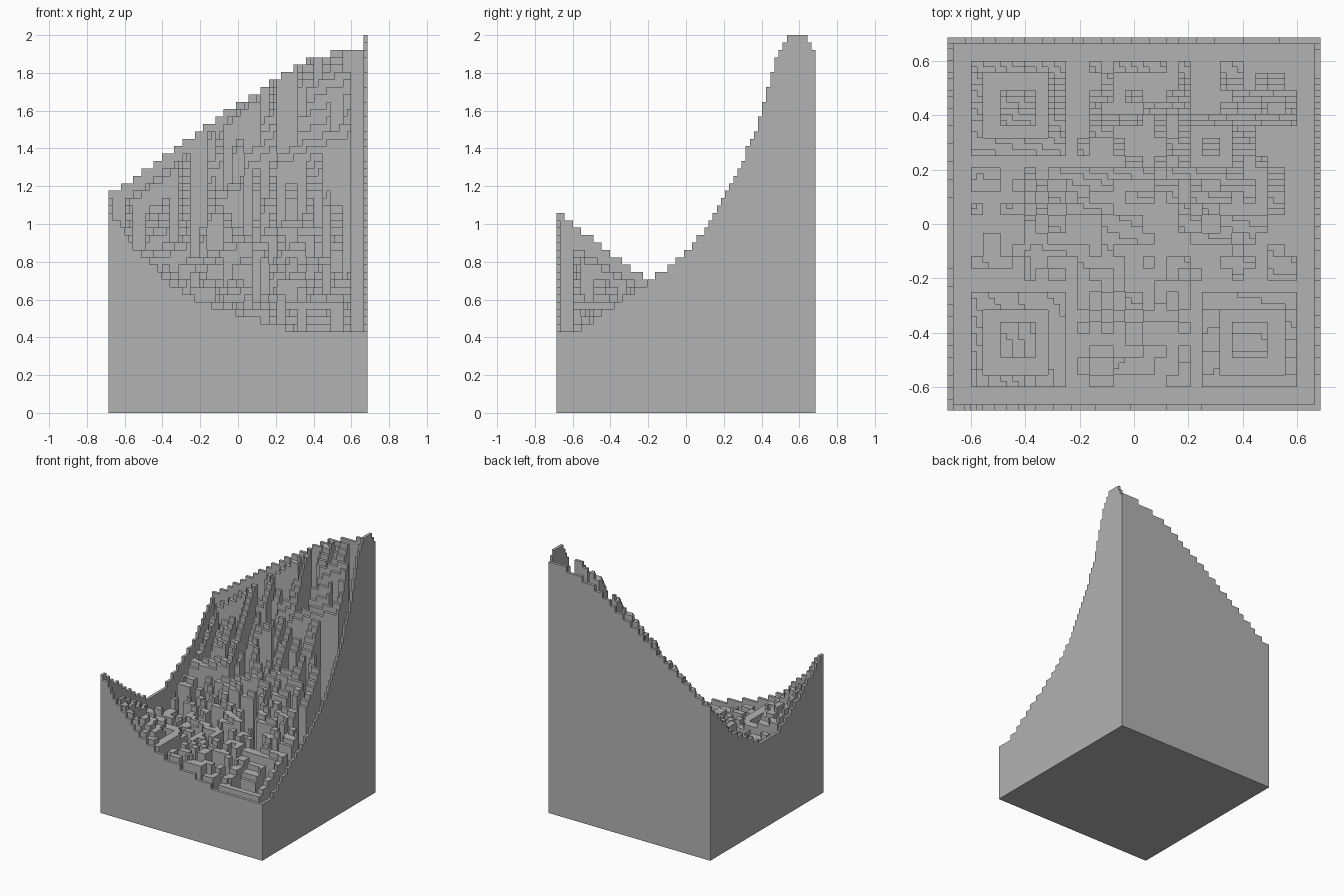
import bpy
import bmesh
import random

cube = bpy.data.objects.get("Cube")
if cube:
    bpy.data.objects.remove(cube)

CELLS = 63                  # columns along each side
LAST = CELLS - 1
HALF = 0.686
CELL = 2 * HALF / CELLS
STEP = 2 / 51               # height of one terrace
FLOOR = 0.06
SQUARES = 25                # pillar squares along each side

# Terrace heights along the four outer edges: (position, height)
FRONT = [(-.69, 1.1), (-.62, 1), (-.56, .9), (-.45, .8), (-.37, .7), (-.2, .59),
         (0, .53), (.2, .47), (.32, .43), (.69, .43)]
BACK = [(-.69, 1.17), (-.44, 1.33), (-.22, 1.49), (0, 1.64), (.2, 1.76),
        (.34, 1.84), (.5, 1.88), (.69, 1.92)]
LEFT = [(-.69, .43), (-.58, .43), (-.37, .58), (-.2, .7), (-.1, .77), (.03, .89),
        (.12, 1), (.2, 1.13), (.3, 1.34), (.4, 1.58), (.47, 1.85), (.54, 2),
        (.62, 2), (.69, 1.92)]
RIGHT = [(-.69, 1.1), (-.5, .94), (-.24, .74), (-.1, .66), (.04, .66), (.37, .84),
         (.47, .92), (.59, 1.06), (.69, 1.17)]


def along(profile, t):
    """Straight-line interpolation along an edge profile."""
    for (a, za), (b, zb) in zip(profile, profile[1:]):
        if t <= b:
            return za + (zb - za) * (t - a) / (b - a)


def surface(i, j):
    """Terraced height blended from the four edge profiles."""
    x, y = (-HALF + (k + .5) * CELL for k in (i, j))
    u, v = (x / HALF + 1) / 2, (y / HALF + 1) / 2
    sides = (1 - u) * along(RIGHT, y) + u * along(LEFT, y)
    ends = (1 - v) * along(FRONT, x) + v * along(BACK, x)
    corners = ((1 - v) * ((1 - u) * FRONT[0][1] + u * FRONT[-1][1])
               + v * ((1 - u) * BACK[0][1] + u * BACK[-1][1]))
    return round((sides + ends - corners) / STEP) * STEP


def fill(grid, row, col, rows, cols, solid):
    """Mark a rectangle of squares as solid or empty."""
    for r in range(row, row + rows):
        grid[r][col:col + cols] = [solid] * cols


def nested(grid, row, col, size):
    """Concentric square: solid ring, gap, solid core."""
    for inset, solid in enumerate((True, False, True)):
        side = size - 2 * inset
        fill(grid, row + inset, col + inset, side, side, solid)


def pillar_grid():
    """Scattered squares, then the regular features; the back row comes first."""
    rng = random.Random(4)
    grid = [[rng.random() < .5 for c in range(SQUARES)] for r in range(SQUARES)]
    # Dashed lines joining the corner squares
    for k in range(8, 17):
        grid[k][6] = grid[18][k] = k % 2 == 0
    # Clear margins around the corner squares
    for row, col in ((0, 0), (17, 0), (17, 17)):
        fill(grid, row, col, 8, 8, False)
    # Corner squares and the smaller square
    for row, col, size in ((0, 0, 7), (18, 0, 7), (18, 18, 7), (4, 16, 5)):
        nested(grid, row, col, size)
    # Open court at the back, with a wall beside it
    fill(grid, 0, 17, 4, 2, False)
    fill(grid, 0, 16, 4, 1, True)
    # Free-standing bars
    for row, col, rows, cols in ((22, 16, 3, 1), (14, 20, 3, 1), (15, 24, 2, 1),
                                 (12, 21, 1, 2), (8, 7, 1, 5), (16, 17, 1, 1)):
        fill(grid, row, col, rows, cols, True)
    return grid


def columns(name, solid, material):
    """Square columns standing on the plate, with walls only where they show."""
    height = {cell: surface(*cell) for cell in solid}
    bm = bmesh.new()

    def quad(points):
        bm.faces.new([bm.verts.new(p) for p in points])

    for (i, j), top in height.items():
        x0, y0 = -HALF + i * CELL, -HALF + j * CELL
        x1, y1 = x0 + CELL, y0 + CELL
        quad([(x0, y0, top), (x1, y0, top), (x1, y1, top), (x0, y1, top)])
        walls = [((0, -1), (x0, y0), (x1, y0)), ((1, 0), (x1, y0), (x1, y1)),
                 ((0, 1), (x1, y1), (x0, y1)), ((-1, 0), (x0, y1), (x0, y0))]
        for (di, dj), a, b in walls:
            low = height.get((i + di, j + dj), FLOOR)
            if low < top - STEP / 2:
                quad([(*a, low), (*b, low), (*b, top), (*a, top)])
    bmesh.ops.remove_doubles(bm, verts=bm.verts, dist=CELL / 100)
    finish(name, bm, material)


def finish(name, bm, material):
    mesh = bpy.data.meshes.new(name)
    bm.to_mesh(mesh)
    bm.free()
    mesh.materials.append(material)
    bpy.context.collection.objects.link(bpy.data.objects.new(name, mesh))


grey = bpy.data.materials.new("plain grey")
grey.use_nodes = True
grey.diffuse_color = (.45, .45, .45, 1)
grey.node_tree.nodes["Principled BSDF"].inputs["Base Color"].default_value = grey.diffuse_color

# Base plate
bm = bmesh.new()
bmesh.ops.create_cube(bm, size=1)
bmesh.ops.scale(bm, vec=(2 * HALF, 2 * HALF, FLOOR), verts=bm.verts)
bmesh.ops.translate(bm, vec=(0, 0, FLOOR / 2), verts=bm.verts)
finish("base_plate", bm, grey)

# Thin rim wall around the outside
rim = [(i, j) for i in range(CELLS) for j in range(CELLS)
       if i in (0, LAST) or j in (0, LAST)]
columns("rim_wall", rim, grey)

# Pillars filling the marked squares
edges = [round(CELLS / 2 + (k - SQUARES / 2) * 2.175) for k in range(SQUARES + 1)]
pillars = [(i, LAST - j)
           for r, row in enumerate(pillar_grid()) for c, solid in enumerate(row) if solid
           for i in range(edges[c], edges[c + 1])
           for j in range(edges[r], edges[r + 1])]
columns("pillars", pillars, grey)
